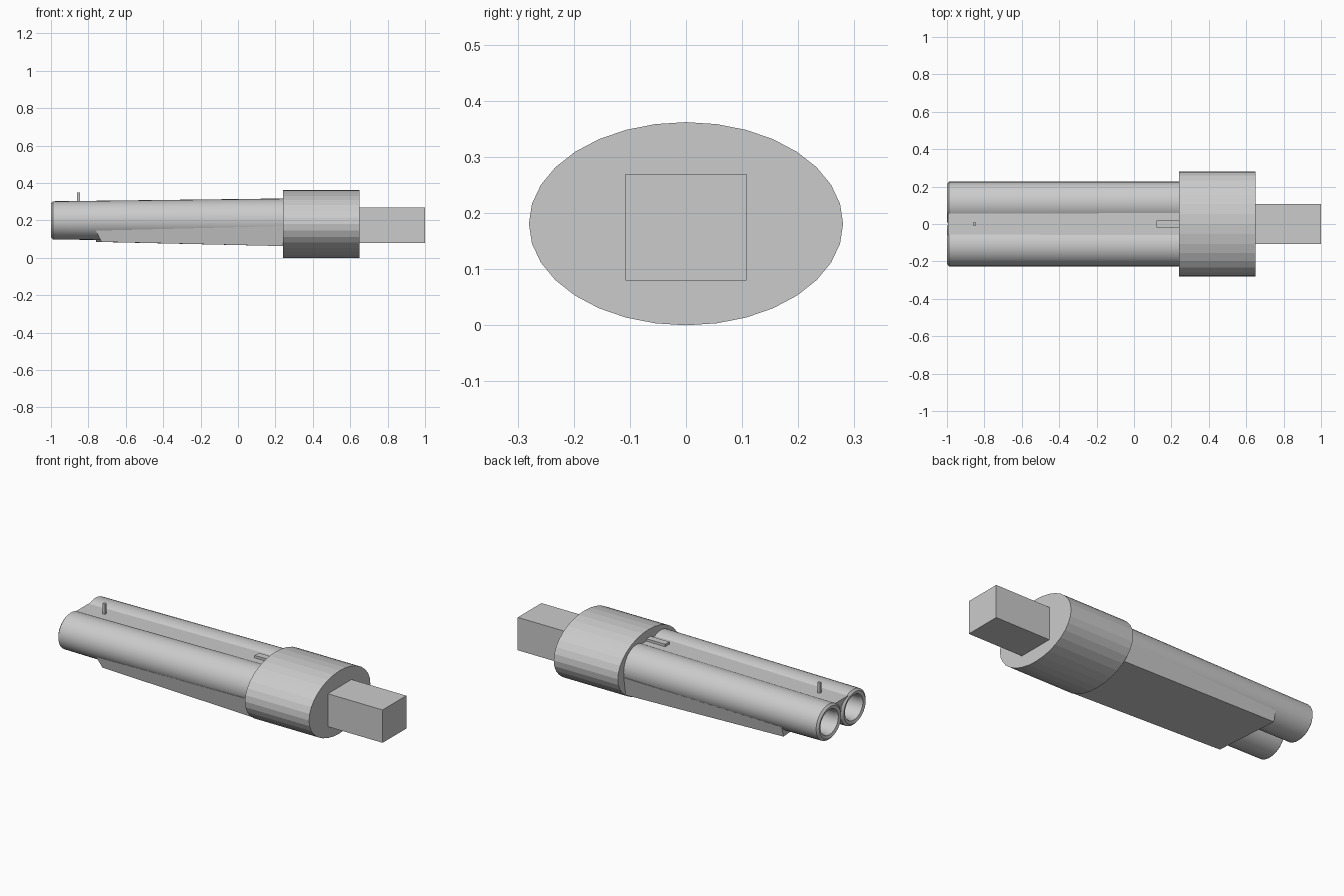
import bpy, bmesh, math

if "Cube" in bpy.data.objects:
    bpy.data.objects.remove(bpy.data.objects["Cube"])

GREY = bpy.data.materials.new("plain grey")
GREY.diffuse_color = (0.6, 0.6, 0.6, 1)
GREY.use_nodes = True
GREY.node_tree.nodes["Principled BSDF"].inputs["Base Color"].default_value = GREY.diffuse_color


def make(name, verts, faces, smooth=False):
    mesh = bpy.data.meshes.new(name)
    mesh.from_pydata(verts, [], faces)
    bm = bmesh.new()
    bm.from_mesh(mesh)
    bmesh.ops.recalc_face_normals(bm, faces=bm.faces)
    bm.to_mesh(mesh)
    bm.free()
    mesh.materials.append(GREY)
    ob = bpy.data.objects.new(name, mesh)
    bpy.context.collection.objects.link(ob)
    if smooth:
        bpy.context.view_layer.objects.active = ob
        ob.select_set(True)
        bpy.ops.object.shade_smooth_by_angle(angle=math.radians(30))
        ob.select_set(False)
    return ob


def loft(name, rings, smooth=False):
    """Skin equal-length rings of points and cap both ends."""
    n = len(rings[0])
    faces = [(r * n + i, r * n + (i + 1) % n, (r + 1) * n + (i + 1) % n, (r + 1) * n + i)
             for r in range(len(rings) - 1) for i in range(n)]
    faces += [tuple(range(n)), tuple(range((len(rings) - 1) * n, len(rings) * n))]
    return make(name, [p for ring in rings for p in ring], faces, smooth)


def oval(x, cy, cz, ry, rz, n=32):
    return [(x, cy + ry * math.sin(2 * math.pi * i / n), cz + rz * math.cos(2 * math.pi * i / n))
            for i in range(n)]


def box(name, x0, x1, y, z0, z1):
    return loft(name, [[(x, -y, z0), (x, y, z0), (x, y, z1), (x, -y, z1)] for x in (x0, x1)])


# Twin barrels: bore floor, bore, rounded muzzle rim, slightly flared tube
for side, label in ((-1, "front"), (1, "back")):
    cy = side * 0.112
    loft(label + "_barrel", [
        oval(0.1, cy, 0.2, 0.075, 0.067),
        oval(-0.975, cy, 0.2, 0.075, 0.067),
        oval(-0.995, cy, 0.2, 0.082, 0.073),
        oval(-1.0, cy, 0.2, 0.1, 0.09),
        oval(-0.99, cy, 0.2, 0.114, 0.102),
        oval(0.26, cy, 0.2, 0.114, 0.117),
    ], smooth=True)

# Flat rib filling the valley between the barrels
loft("top_rib", [[(x, -0.06, z), (x, 0.06, z), (x + d, 0, 0.19)]
                 for x, z, d in ((-0.995, 0.288, 0.02), (0.26, 0.303, 0))])

# Front sight pin and breech lever
box("sight_pin", -0.86, -0.845, 0.007, 0.28, 0.35)
box("breech_lever", 0.12, 0.26, 0.019, 0.29, 0.316)

# Tapered under-barrel grip with undercut, slightly skewed nose
loft("under_grip", [
    [(-0.73, -0.195, 0.085), (-0.76, 0.195, 0.085), (-0.76, 0.21, 0.145), (-0.76, -0.21, 0.145)],
    [(0.26, -0.208, 0.062), (0.26, 0.208, 0.062), (0.26, 0.226, 0.17), (0.26, -0.226, 0.17)],
])

# Oval receiver sleeve and square rear block
loft("receiver_sleeve", [oval(x, 0, 0.181, 0.28, 0.181) for x in (0.24, 0.65)])
box("rear_block", 0.64, 1.0, 0.108, 0.08, 0.27)
